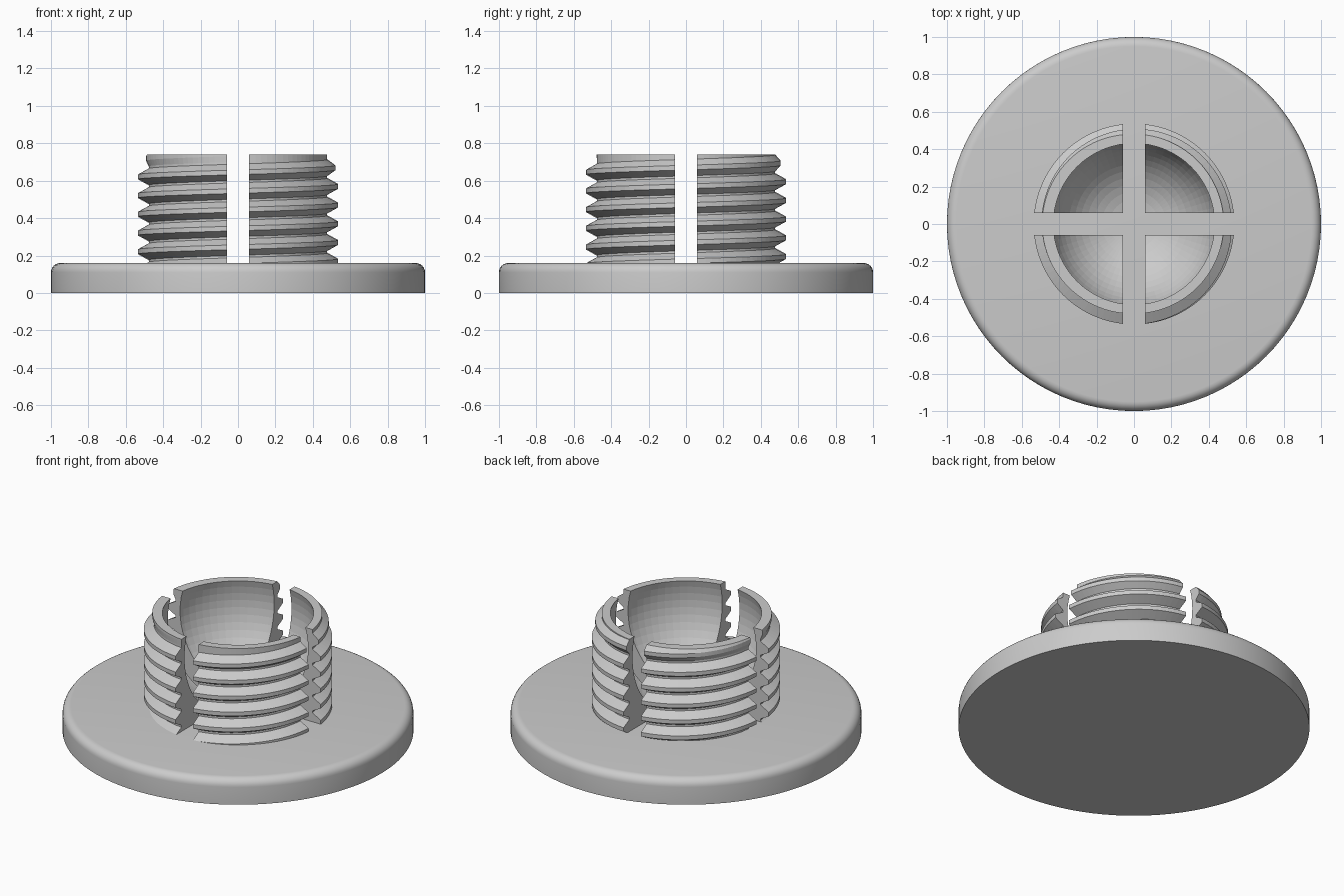
import bpy, bmesh, math

if "Cube" in bpy.data.objects:
    bpy.data.objects.remove(bpy.data.objects["Cube"])

SEG = 96
BASE_TOP, TOP = 0.16, 0.74
ROOT, CREST, PITCH = 0.48, 0.537, 0.1

grey = bpy.data.materials.new("plain_grey")
grey.diffuse_color = (0.6, 0.6, 0.6, 1)
grey.use_nodes = True
grey.node_tree.nodes["Principled BSDF"].inputs["Base Color"].default_value = grey.diffuse_color


def make_object(name, bm):
    bmesh.ops.recalc_face_normals(bm, faces=bm.faces[:])
    mesh = bpy.data.meshes.new(name)
    bm.to_mesh(mesh)
    bm.free()
    mesh.materials.append(grey)
    obj = bpy.data.objects.new(name, mesh)
    bpy.context.collection.objects.link(obj)
    return obj


def cut(obj, cutter):
    """Subtract a cutter, then discard it."""
    cutter.hide_render = True
    mod = obj.modifiers.new("cut", 'BOOLEAN')
    mod.operation, mod.solver, mod.object = 'DIFFERENCE', 'EXACT', cutter
    bpy.context.view_layer.objects.active = obj
    bpy.ops.object.modifier_apply(modifier=mod.name)
    bpy.data.objects.remove(cutter)


# Base disc: lathed profile with a rounded upper rim
R = 0.05
profile = [(1, 0)] + [(1 - R + R * math.cos(a), BASE_TOP - R + R * math.sin(a))
                      for a in (math.pi / 2 * i / 6 for i in range(7))]
bm = bmesh.new()
rings = [[bm.verts.new((r * math.cos(2 * math.pi * i / SEG), r * math.sin(2 * math.pi * i / SEG), z))
          for i in range(SEG)] for r, z in profile]
for lo, hi in zip(rings, rings[1:]):
    for i in range(SEG):
        n = (i + 1) % SEG
        bm.faces.new((lo[i], lo[n], hi[n], hi[i]))
bm.faces.new(rings[0])
bm.faces.new(rings[-1])
base = make_object("base_disc", bm)
bpy.context.view_layer.objects.active = base
base.select_set(True)
bpy.ops.object.shade_smooth_by_angle(angle=math.radians(25))
base.select_set(False)

# Threaded post: one continuous helix, fading out over the last turn
TURNS = 10
section = [(-0.0125, 1), (0.0125, 1), (0.044, 0), (0.056, 0)]
bm = bmesh.new()
cols = []
for j in range(TURNS * SEG + 1):
    t = j / SEG
    a = 2 * math.pi * (j % SEG) / SEG
    fade = max(0.0, min(1.0, 7.75 - t))
    col = []
    for dz, h in section:
        r = ROOT + (CREST - ROOT) * h * fade
        col.append(bm.verts.new((r * math.cos(a), r * math.sin(a), -0.03 + PITCH * t + dz)))
    cols.append(col)
for j in range(TURNS * SEG):
    c, d = cols[j], cols[j + 1]
    for k in range(3):
        bm.faces.new((c[k], d[k], d[k + 1], c[k + 1]))
    if j + 1 + SEG < len(cols):
        bm.faces.new((c[3], d[3], cols[j + 1 + SEG][0], cols[j + SEG][0]))
# trim flat at both ends and cap
for z, n in ((BASE_TOP, -1), (TOP, 1)):
    bmesh.ops.bisect_plane(bm, geom=bm.verts[:] + bm.edges[:] + bm.faces[:], dist=1e-6,
                           plane_co=(0, 0, z), plane_no=(0, 0, n), clear_outer=True)
bmesh.ops.holes_fill(bm, edges=[e for e in bm.edges if e.is_boundary], sides=0)
post = make_object("threaded_socket", bm)

# Ball-shaped hollow
bm = bmesh.new()
bmesh.ops.create_uvsphere(bm, u_segments=64, v_segments=32, radius=0.45)
bmesh.ops.translate(bm, verts=bm.verts[:], vec=(0, 0, 0.612))
cut(post, make_object("ball_cutter", bm))

# Crossed slots splitting the post into four fingers
for size in ((0.12, 2, 2), (2, 0.12, 2)):
    bm = bmesh.new()
    bmesh.ops.create_cube(bm, size=1)
    bmesh.ops.scale(bm, verts=bm.verts[:], vec=size)
    bmesh.ops.translate(bm, verts=bm.verts[:], vec=(0, 0, 0.5))
    cut(post, make_object("slot_cutter", bm))
